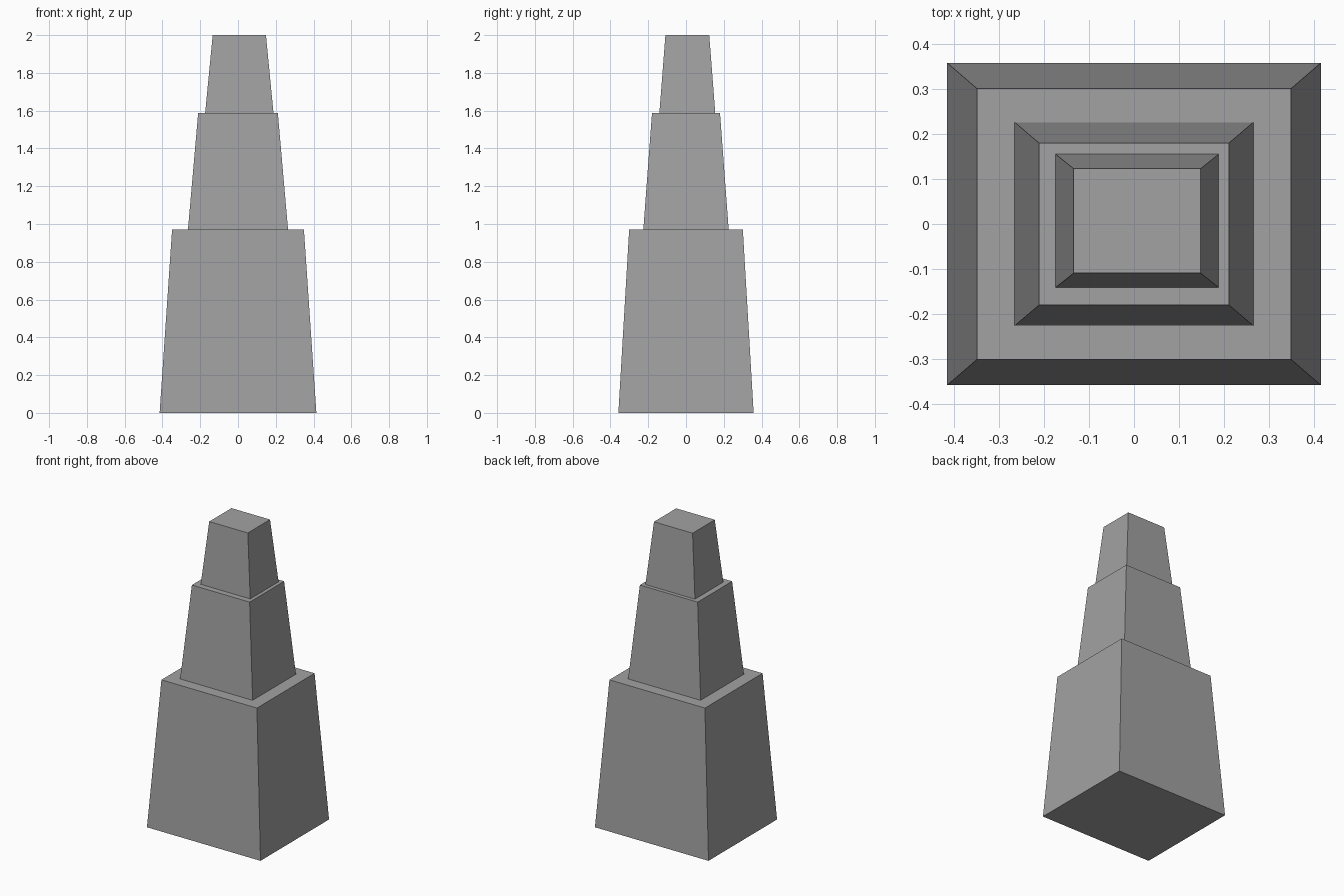
import bpy
import bmesh

cube = bpy.data.objects.get("Cube")
if cube:
    bpy.data.objects.remove(cube, do_unlink=True)

GREY = (0.36, 0.36, 0.36, 1.0)
stone = bpy.data.materials.new("grey_stone")
stone.use_nodes = True
stone.diffuse_color = GREY
stone.node_tree.nodes["Principled BSDF"].inputs["Base Color"].default_value = GREY


def tapered_block(name, z0, z1, base, top, centre=(0, 0)):
    """Box whose half sizes shrink from base to top."""
    bm = bmesh.new()
    bmesh.ops.create_cube(bm, size=2)
    for v in bm.verts:
        half, z = (top, z1) if v.co.z > 0 else (base, z0)
        v.co = (centre[0] + v.co.x * half[0], centre[1] + v.co.y * half[1], z)
    mesh = bpy.data.meshes.new(name)
    bm.to_mesh(mesh)
    bm.free()
    mesh.materials.append(stone)
    obj = bpy.data.objects.new(name, mesh)
    bpy.context.collection.objects.link(obj)
    return obj


# Three stacked tiers, the top one slightly off centre
tapered_block("lower_tier", 0, 0.97, (0.415, 0.358), (0.349, 0.301))
tapered_block("middle_tier", 0.97, 1.587, (0.265, 0.226), (0.211, 0.18))
tapered_block("upper_tier", 1.587, 2, (0.181, 0.148), (0.141, 0.116), (0.007, 0.007))
